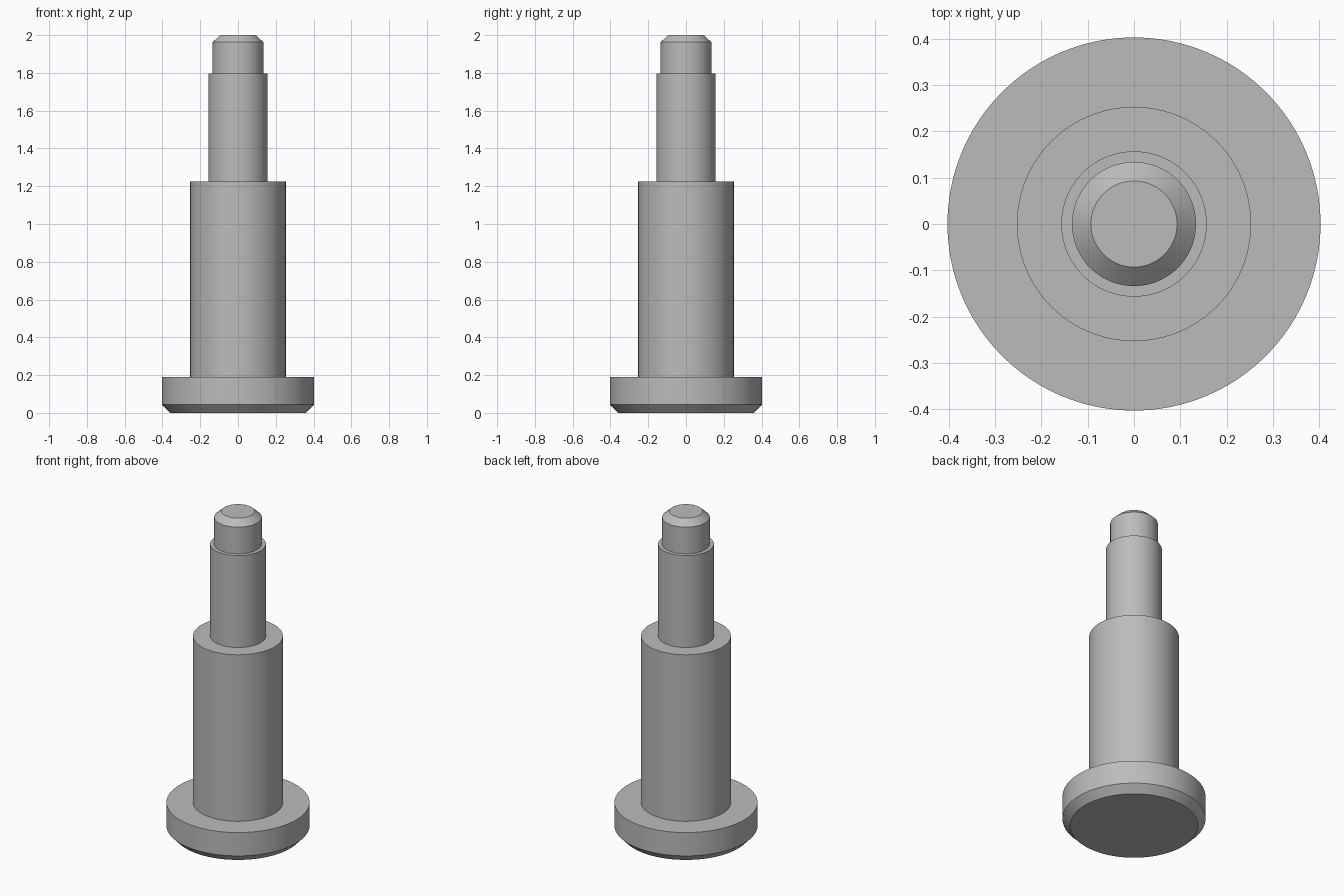
import bpy, bmesh, math

if "Cube" in bpy.data.objects:
    bpy.data.objects.remove(bpy.data.objects["Cube"], do_unlink=True)

SEGMENTS = 96

steel = bpy.data.materials.new("grey_steel")
steel.use_nodes = True
colour = (0.5, 0.5, 0.5, 1)
steel.diffuse_color = colour
steel.node_tree.nodes["Principled BSDF"].inputs["Base Color"].default_value = colour


def lathe(name, profile, material):
    """Revolve (radius, height) points around z and cap both ends."""
    bm = bmesh.new()
    rings = []
    for r, z in profile:
        ring = [bm.verts.new((r * math.cos(a), r * math.sin(a), z))
                for a in (math.tau * i / SEGMENTS for i in range(SEGMENTS))]
        rings.append(ring)
    for low, high in zip(rings, rings[1:]):
        for i in range(SEGMENTS):
            j = (i + 1) % SEGMENTS
            bm.faces.new((low[i], low[j], high[j], high[i]))
    bm.faces.new(rings[0][::-1])
    bm.faces.new(rings[-1])
    bmesh.ops.recalc_face_normals(bm, faces=bm.faces)
    mesh = bpy.data.meshes.new(name)
    bm.to_mesh(mesh)
    bm.free()
    mesh.materials.append(material)
    obj = bpy.data.objects.new(name, mesh)
    bpy.context.collection.objects.link(obj)
    bpy.ops.object.select_all(action="DESELECT")
    obj.select_set(True)
    bpy.context.view_layer.objects.active = obj
    bpy.ops.object.shade_smooth_by_angle(angle=math.radians(30))
    return obj


# Turned pin: chamfered head, thick shank, thin neck, chamfered tip
head = [(0.36, 0), (0.403, 0.045), (0.403, 0.19)]
shank = [(0.253, 0.19), (0.253, 1.225)]
neck = [(0.157, 1.225), (0.157, 1.797)]
tip = [(0.134, 1.797), (0.134, 1.963), (0.093, 2.0)]
lathe("stepped_pin", head + shank + neck + tip, steel)
